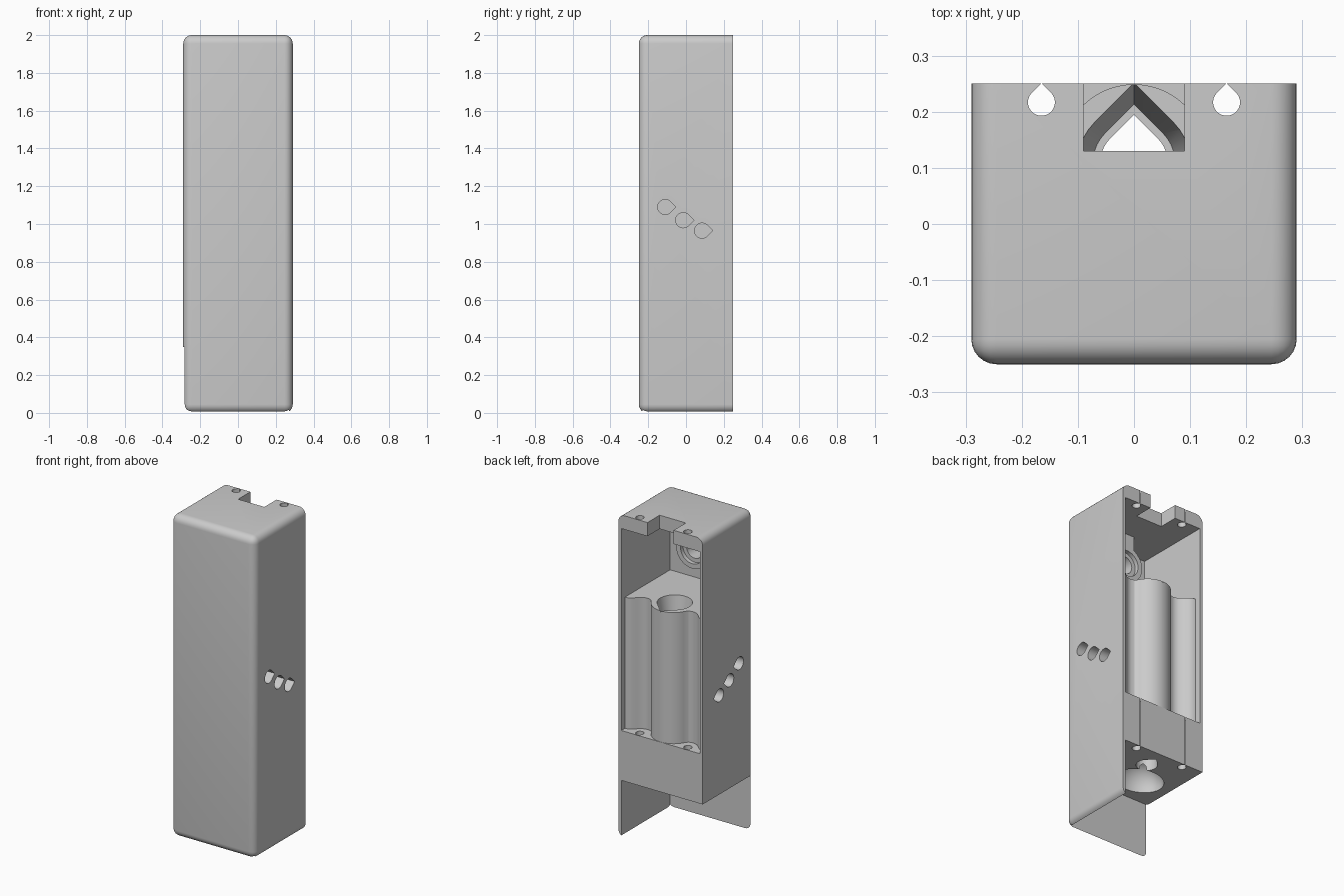
import bpy, bmesh, math
from math import sin, cos, radians, sqrt
from mathutils import Vector

if "Cube" in bpy.data.objects:
    bpy.data.objects.remove(bpy.data.objects["Cube"])

grey = bpy.data.materials.new("plain_grey")
grey.use_nodes = True
COLOUR = (0.6, 0.6, 0.6, 1)
grey.diffuse_color = COLOUR
grey.node_tree.nodes["Principled BSDF"].inputs["Base Color"].default_value = COLOUR


def finish(bm, name):
    bmesh.ops.recalc_face_normals(bm, faces=bm.faces)
    mesh = bpy.data.meshes.new(name)
    bm.to_mesh(mesh)
    bm.free()
    mesh.materials.append(grey)
    ob = bpy.data.objects.new(name, mesh)
    bpy.context.collection.objects.link(ob)
    return ob


def box(name, lo, hi, round_edges=0):
    bm = bmesh.new()
    bmesh.ops.create_cube(bm, size=1)
    lo, hi = Vector(lo), Vector(hi)
    for v in bm.verts:
        v.co = (lo + hi) / 2 + v.co * (hi - lo)
    if round_edges:
        # the open back keeps its square edges
        edges = [e for e in bm.edges if min(v.co.y for v in e.verts) < 0]
        edges = [e for e in edges if abs(e.verts[0].co.y - e.verts[1].co.y) < 0.01
                 or abs(e.verts[0].co.z - e.verts[1].co.z) < 0.01]
        bmesh.ops.bevel(bm, geom=edges, offset=round_edges, segments=6,
                        profile=0.5, affect='EDGES')
    return finish(bm, name)


def loft(name, bottom, top):
    """Solid between two closed loops with equal point counts."""
    bm = bmesh.new()
    a = [bm.verts.new(p) for p in bottom]
    b = [bm.verts.new(p) for p in top]
    bm.faces.new(a)
    bm.faces.new(b)
    for i in range(len(a)):
        j = (i + 1) % len(a)
        bm.faces.new((a[i], a[j], b[j], b[i]))
    return finish(bm, name)


def teardrop(r, steps=28):
    """Circle whose +y side runs out to a point."""
    pts = [(r * cos(t), r * sin(t)) for t in
           (radians(135 + 270 * i / steps) for i in range(steps + 1))]
    return pts + [(0, r * sqrt(2))]


def drop_z(name, x, y, z0, z1, r0, r1):
    return loft(name, [(x + u, y + v, z0) for u, v in teardrop(r0)],
                [(x + u, y + v, z1) for u, v in teardrop(r1)])


def drop_x(name, y, z, x0, x1, r):
    return loft(name, *[[(x, y + v, z + u) for u, v in teardrop(r)] for x in (x0, x1)])


def cut(target, cutter, operation='DIFFERENCE'):
    mod = target.modifiers.new("cut", 'BOOLEAN')
    mod.operation, mod.solver, mod.object = operation, 'EXACT', cutter
    bpy.context.view_layer.objects.active = target
    bpy.ops.object.modifier_apply(modifier=mod.name)
    bpy.data.objects.remove(cutter)


def smooth(ob):
    bpy.ops.object.select_all(action='DESELECT')
    ob.select_set(True)
    bpy.context.view_layer.objects.active = ob
    bpy.ops.object.shade_smooth_by_angle(angle=radians(30))


# Housing with rounded front, top and bottom edges
housing = box("housing", (-0.29, -0.25, 0), (0.29, 0.25, 2), 0.045)

# Upper chamber, lower bay (open to the right side) and notch in the top
cut(housing, box("chamber", (-0.27, -0.23, 1.475), (0.27, 0.4, 1.915)))
cut(housing, box("lower_bay", (-0.4, -0.23, -0.1), (0.27, 0.4, 0.35)))
cut(housing, box("top_notch", (-0.09, 0.13, 1.85), (0.09, 0.4, 2.1)))

# Recess behind the core: wavy sides around a round central column
side = [(0.27, 0.4), (0.27, 0.215), (0.25, 0.212), (0.23, 0.2), (0.21, 0.18),
        (0.19, 0.163), (0.17, 0.155), (0.15, 0.154), (0.13, 0.16)]
column = [(0.129 * cos(radians(a)), 0.12 + 0.129 * sin(radians(a)))
          for a in range(25, 160, 5)]
outline = side + column + [(-x, y) for x, y in reversed(side)]
cut(housing, loft("recess", [(x, y, 0.66) for x, y in outline],
                  [(x, y, 1.5) for x, y in outline]))

# Vertical bore with a tapered mouth
cut(housing, drop_z("bore", 0, 0.11, 0.3, 1.6, 0.06, 0.06))
cut(housing, drop_z("mouth", 0, 0.11, 1.3, 1.4751, 0.073, 0.1))

# Screw holes through the top and the shelf, then slanting rows of side holes
for s in (-1, 1):
    cut(housing, drop_z("screw_hole", s * 0.165, 0.217, 0.3, 2.1, 0.024, 0.024))
    for y, z in ((-0.11, 1.09), (-0.015, 1.02), (0.085, 0.965)):
        cut(housing, drop_x("side_hole", y, z, s * 0.14, s * 0.4, 0.04))

# Domed hollow under the shelf
bm = bmesh.new()
bmesh.ops.create_uvsphere(bm, u_segments=32, v_segments=16, radius=1)
for v in bm.verts:
    v.co = Vector((v.co.x * 0.15 - 0.08, v.co.y * 0.12 - 0.05, v.co.z * 0.14 + 0.35))
cut(housing, finish(bm, "hollow"))
smooth(housing)


# Round boss in the upper chamber, hung from the ceiling by a neck
def disc(name, y0, y1, z, r, n=40):
    ring = [(r * cos(math.tau * i / n), z + r * sin(math.tau * i / n)) for i in range(n)]
    return loft(name, *[[(x, y, h) for x, h in ring] for y in (y0, y1)])


boss = disc("boss", -0.235, -0.06, 1.73, 0.11)
cut(boss, box("neck", (-0.05, -0.235, 1.75), (0.05, -0.06, 1.92)), 'UNION')
cut(boss, disc("boss_bore", -0.2, 0, 1.73, 0.055))
cut(boss, disc("boss_step", -0.085, 0, 1.73, 0.08))
smooth(boss)
